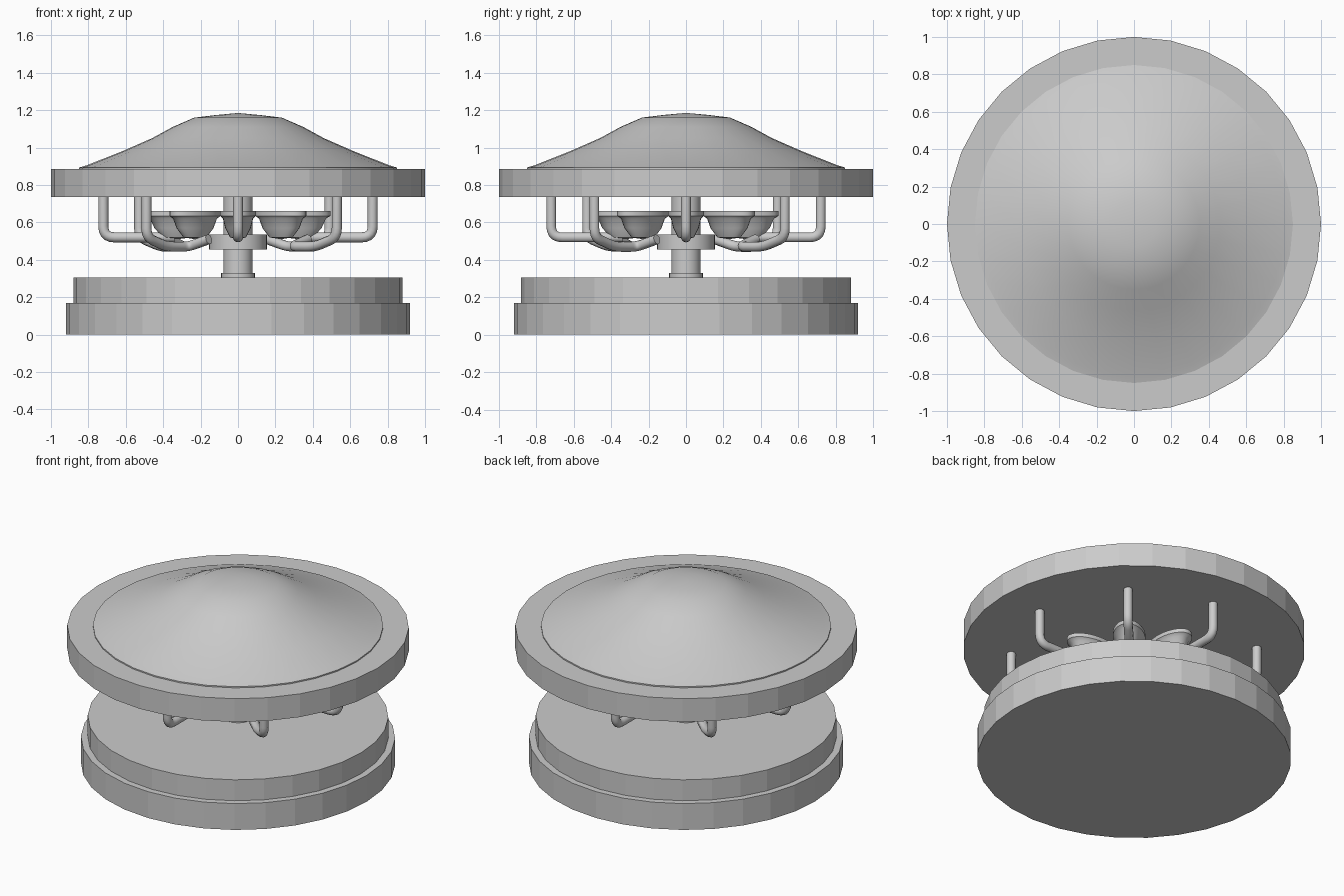
import bpy, bmesh, math
from mathutils import Vector, Matrix

if "Cube" in bpy.data.objects:
    bpy.data.objects.remove(bpy.data.objects["Cube"])


def lathe(name, profile, segs=32, smooth=None, matrix=None):
    """Revolve (radius, z) points about z; radius 0 gives a pole."""
    bm = bmesh.new()
    rings = []
    for r, z in profile:
        if r == 0:
            rings.append([bm.verts.new((0, 0, z))] * segs)
        else:
            rings.append([bm.verts.new((r * math.cos(2 * math.pi * i / segs),
                                        r * math.sin(2 * math.pi * i / segs), z))
                          for i in range(segs)])
    for a, b in zip(rings, rings[1:]):
        for i in range(segs):
            j = (i + 1) % segs
            bm.faces.new(list(dict.fromkeys((a[i], a[j], b[j], b[i]))))
    bmesh.ops.recalc_face_normals(bm, faces=bm.faces)
    me = bpy.data.meshes.new(name)
    bm.to_mesh(me)
    bm.free()
    ob = bpy.data.objects.new(name, me)
    bpy.context.collection.objects.link(ob)
    if matrix:
        me.transform(matrix)
    if smooth:
        bpy.ops.object.select_all(action='DESELECT')
        ob.select_set(True)
        bpy.context.view_layer.objects.active = ob
        bpy.ops.object.shade_smooth_by_angle(angle=math.radians(smooth))
    return ob


def disc(name, r, z0, z1, segs=32, smooth=None):
    return lathe(name, [(0, z0), (r, z0), (r, z1), (0, z1)], segs, smooth)


def rounded(points, radius, steps=5):
    """Replace path corners with short curved bends."""
    pts = [Vector(p) for p in points]
    out = [pts[0]]
    for a, b, c in zip(pts, pts[1:], pts[2:]):
        p, q = b + (a - b).normalized() * radius, b + (c - b).normalized() * radius
        for k in range(steps + 1):
            t = k / steps
            out.append(p * (1 - t) ** 2 + b * 2 * t * (1 - t) + q * t * t)
    return out + [pts[-1]]


def pipe(name, points, angle, bend=0.06, r=0.027):
    cu = bpy.data.curves.new(name, 'CURVE')
    cu.dimensions = '3D'
    cu.bevel_depth = r
    cu.bevel_resolution = 3
    cu.use_fill_caps = True
    path = rounded(points, bend)
    sp = cu.splines.new('POLY')
    sp.points.add(len(path) - 1)
    rot = Matrix.Rotation(angle, 3, 'Z')
    for p, v in zip(sp.points, path):
        p.co = (*(rot @ v), 1)
    sp.use_smooth = True
    cu_ob = bpy.data.objects.new(name, cu)
    bpy.context.collection.objects.link(cu_ob)


# Stepped base
disc("base_lower", 0.92, 0, 0.17)
disc("base_upper", 0.88, 0.17, 0.305)

# Roof rim and swept canopy
disc("roof_rim", 1.0, 0.735, 0.885)
lathe("roof_canopy", [(0, 0.88), (0.85, 0.88), (0.85, 0.893), (0.81, 0.905), (0.62, 0.98),
                      (0.46, 1.05), (0.35, 1.11), (0.235, 1.16), (0.12, 1.174), (0, 1.185)],
      32, 40)

# Central shaft with foot collar and wheel hub
disc("shaft", 0.078, 0.30, 0.74, 32, 30)
disc("shaft_collar", 0.09, 0.30, 0.33, 32, 30)
disc("wheel_hub", 0.155, 0.455, 0.535, 32, 30)

# Ring of long bowls around the hub
bowl = [(0, -0.15), (0.45, -0.14), (0.72, -0.09), (0.85, -0.04), (1, -0.025), (1, 0),
        (0.88, 0), (0.7, -0.06), (0.4, -0.11), (0, -0.12)]
for i in range(8):
    m = (Matrix.Rotation(i * math.pi / 4, 4, 'Z') @ Matrix.Translation((0.325, 0, 0.66))
         @ Matrix.Diagonal((0.17, 0.095, 1, 1)))
    lathe("bowl_%d" % (i + 1), bowl, 24, 40, m)

# Supply pipes: straight ones on the axes, hooked ones on the diagonals
for i in range(4):
    a = i * math.pi / 2
    pipe("straight_pipe_%d" % (i + 1),
         [(0.72, 0, 0.74), (0.72, 0, 0.52), (0.34, 0, 0.52)], a)
    pipe("hooked_pipe_%d" % (i + 1),
         [(0.72, 0, 0.74), (0.72, 0, 0.52), (0.56, 0, 0.47), (0.39, 0, 0.47),
          (0.38, 0.14, 0.51)], a + math.radians(47.2), 0.05)
